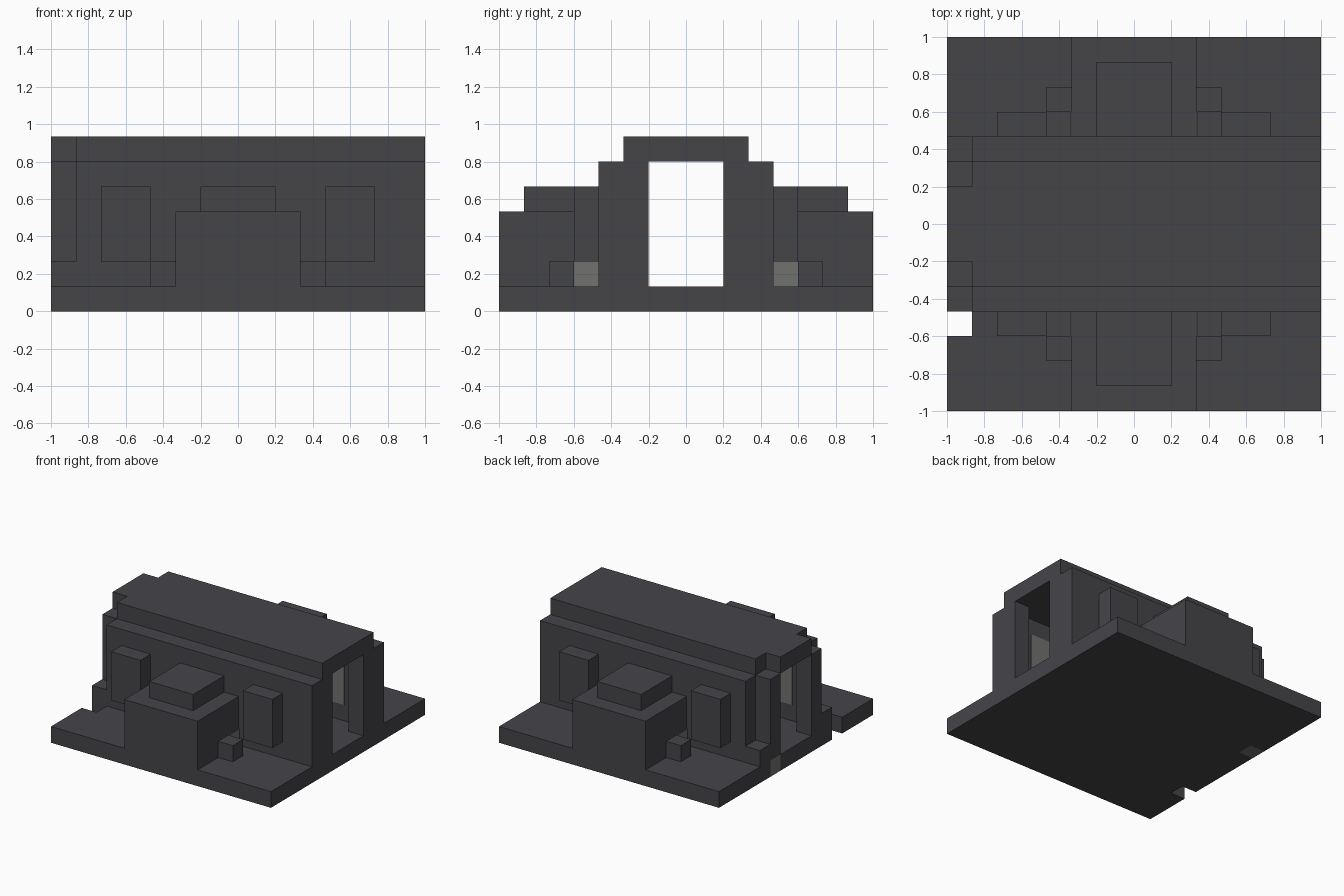
import bpy
import bmesh

if "Cube" in bpy.data.objects:
    bpy.data.objects.remove(bpy.data.objects["Cube"], do_unlink=True)

U = 2 / 15  # one block


def material(name, rgb):
    m = bpy.data.materials.new(name)
    m.use_nodes = True
    m.diffuse_color = (*rgb, 1)
    bsdf = m.node_tree.nodes["Principled BSDF"]
    bsdf.inputs["Base Color"].default_value = (*rgb, 1)
    bsdf.inputs["Roughness"].default_value = 0.9
    return m


DARK = material("dark slate", (0.06, 0.058, 0.066))
GREY = material("pale grey", (0.165, 0.17, 0.16))


def prism(name, outline, z0, z1, mat=DARK):
    """Extrude a plan outline (in blocks) from z0 to z1."""
    bm = bmesh.new()
    face = bm.faces.new([bm.verts.new((x * U, y * U, z0 * U)) for x, y in outline])
    top = bmesh.ops.extrude_face_region(bm, geom=[face])
    verts = [v for v in top["geom"] if isinstance(v, bmesh.types.BMVert)]
    bmesh.ops.translate(bm, verts=verts, vec=(0, 0, (z1 - z0) * U))
    bmesh.ops.recalc_face_normals(bm, faces=bm.faces)
    mesh = bpy.data.meshes.new(name)
    bm.to_mesh(mesh)
    bm.free()
    mesh.materials.append(mat)
    obj = bpy.data.objects.new(name, mesh)
    bpy.context.collection.objects.link(obj)
    return obj


def box(name, xs, ys, zs, mat=DARK):
    (a, b), (c, d) = sorted(xs), sorted(ys)
    return prism(name, [(a, c), (b, c), (b, d), (a, d)], zs[0], zs[1], mat)


E = 7.5  # half length
N = 6.5  # inner side of the end blocks

# Base slab with an open notch and a pale corner block on the right end
prism("base_slab", [(-E, -E), (E, -E), (E, E), (-E, E), (-E, 2.5), (-N, 2.5),
                    (-N, 1.5), (-E, 1.5), (-E, -3.5), (-N, -3.5),
                    (-N, -4.5), (-E, -4.5)], 0, 1)
box("pale_base_block", (-E, -N), (1.5, 2.5), (0, 1), GREY)

# Roof, with both corners cut away at one end
prism("roof", [(E, -2.5), (E, 2.5), (-N, 2.5), (-N, 1.5),
               (-E, 1.5), (-E, -1.5), (-N, -1.5), (-N, -2.5)], 6, 7)

for s, side in ((-1, "front"), (1, "back")):
    # Long wall, its low end step and the door posts
    box(side + "_wall", (-N, E), (s * 2.5, s * 3.5), (1, 6))
    box(side + "_wall_step", (-E, -N), (s * 2.5, s * 3.5), (1, 2))
    for x, end in ((-E, "right"), (N, "left")):
        box(f"{side}_{end}_door_post", (x, x + 1), (s * 1.5, s * 2.5), (1, 6))

    # Central porch with a raised cap
    box(side + "_porch", (-2.5, 2.5), (s * 3.5, s * 7.5), (1, 4))
    box(side + "_porch_cap", (-1.5, 1.5), (s * 3.5, s * 6.5), (4, 5))

    for t, end in ((-1, "right"), (1, "left")):
        # Bay window, its pale inner panel, and porch side details
        box(f"{side}_{end}_bay", (t * 3.5, t * 5.5), (s * 3.5, s * 4.5), (2, 5))
        box(f"{side}_{end}_bay_panel", (t * 3.5, t * 5.5), (s * 2.45, s * 2.5), (2, 5), GREY)
        box(f"{side}_{end}_porch_block", (t * 2.5, t * 3.5), (s * 4.5, s * 5.5), (1, 2))
        box(f"{side}_{end}_porch_panel", (t * 2.5, t * 2.54), (s * 3.5, s * 4.5), (1, 2), GREY)
